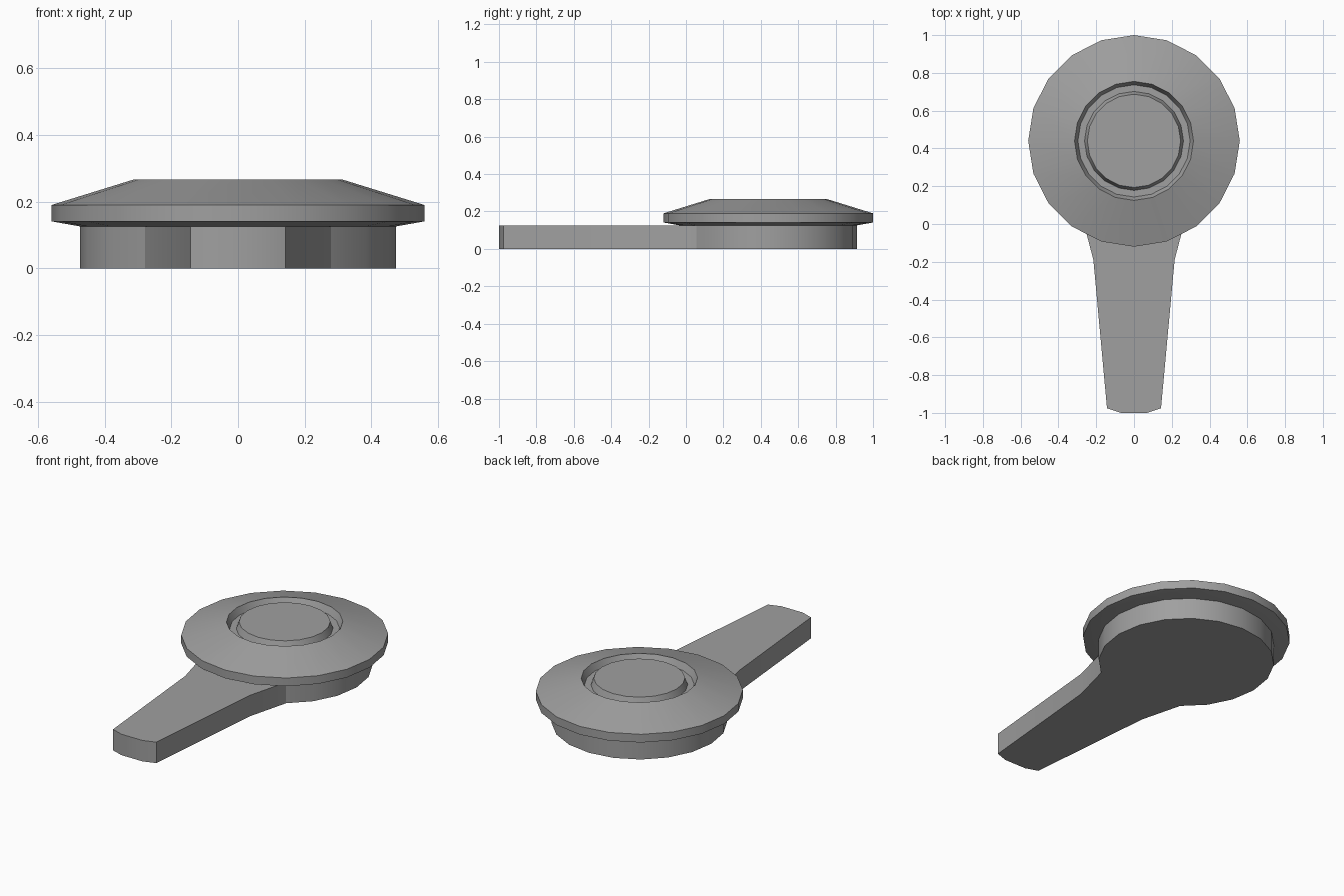
import bpy, bmesh
from math import sin, cos, pi, radians

default = bpy.data.objects.get("Cube")
if default:
    bpy.data.objects.remove(default, do_unlink=True)

SIDES = 20
CENTRE_Y = 0.44
BASE_R = 0.475
BASE_TOP = 0.125

grey = bpy.data.materials.new("grey")
grey.use_nodes = True
grey.diffuse_color = (0.35, 0.35, 0.35, 1)
grey.node_tree.nodes["Principled BSDF"].inputs["Base Color"].default_value = grey.diffuse_color


def finish(bm, name):
    bmesh.ops.recalc_face_normals(bm, faces=bm.faces[:])
    mesh = bpy.data.meshes.new(name)
    bm.to_mesh(mesh)
    bm.free()
    mesh.materials.append(grey)
    obj = bpy.data.objects.new(name, mesh)
    bpy.context.collection.objects.link(obj)
    bpy.ops.object.select_all(action="DESELECT")
    obj.select_set(True)
    bpy.context.view_layer.objects.active = obj
    bpy.ops.object.shade_smooth_by_angle(angle=radians(28))
    return obj


def ring_point(r, i):
    a = 2 * pi * i / SIDES
    return r * cos(a), CENTRE_Y + r * sin(a)


# Base plate with handle: round body outline running into a tapered grip
bm = bmesh.new()
outline = [ring_point(BASE_R, i) for i in range(-3, 14)]
grip = [(-0.215, -0.19), (-0.143, -0.975), (-0.07, -1.0)]
outline += grip + [(-x, y) for x, y in reversed(grip)]
bottom = bm.faces.new([bm.verts.new((x, y, 0)) for x, y in outline])
top = bmesh.ops.extrude_face_region(bm, geom=[bottom])["geom"]
bmesh.ops.translate(bm, vec=(0, 0, BASE_TOP),
                    verts=[v for v in top if isinstance(v, bmesh.types.BMVert)])
finish(bm, "base_with_handle")

# Cap: turned disc with a sloped shoulder, a groove and a central button
profile = [(0.47, BASE_TOP), (0.56, 0.141), (0.56, 0.19), (0.315, 0.266),
           (0.297, 0.226), (0.262, 0.226), (0.247, 0.266)]
bm = bmesh.new()
rings = [[bm.verts.new((*ring_point(r, i), z)) for i in range(SIDES)] for r, z in profile]
for low, high in zip(rings, rings[1:]):
    for i in range(SIDES):
        j = (i + 1) % SIDES
        bm.faces.new((low[i], low[j], high[j], high[i]))
bm.faces.new(rings[0])
bm.faces.new(rings[-1])
finish(bm, "grooved_cap")
